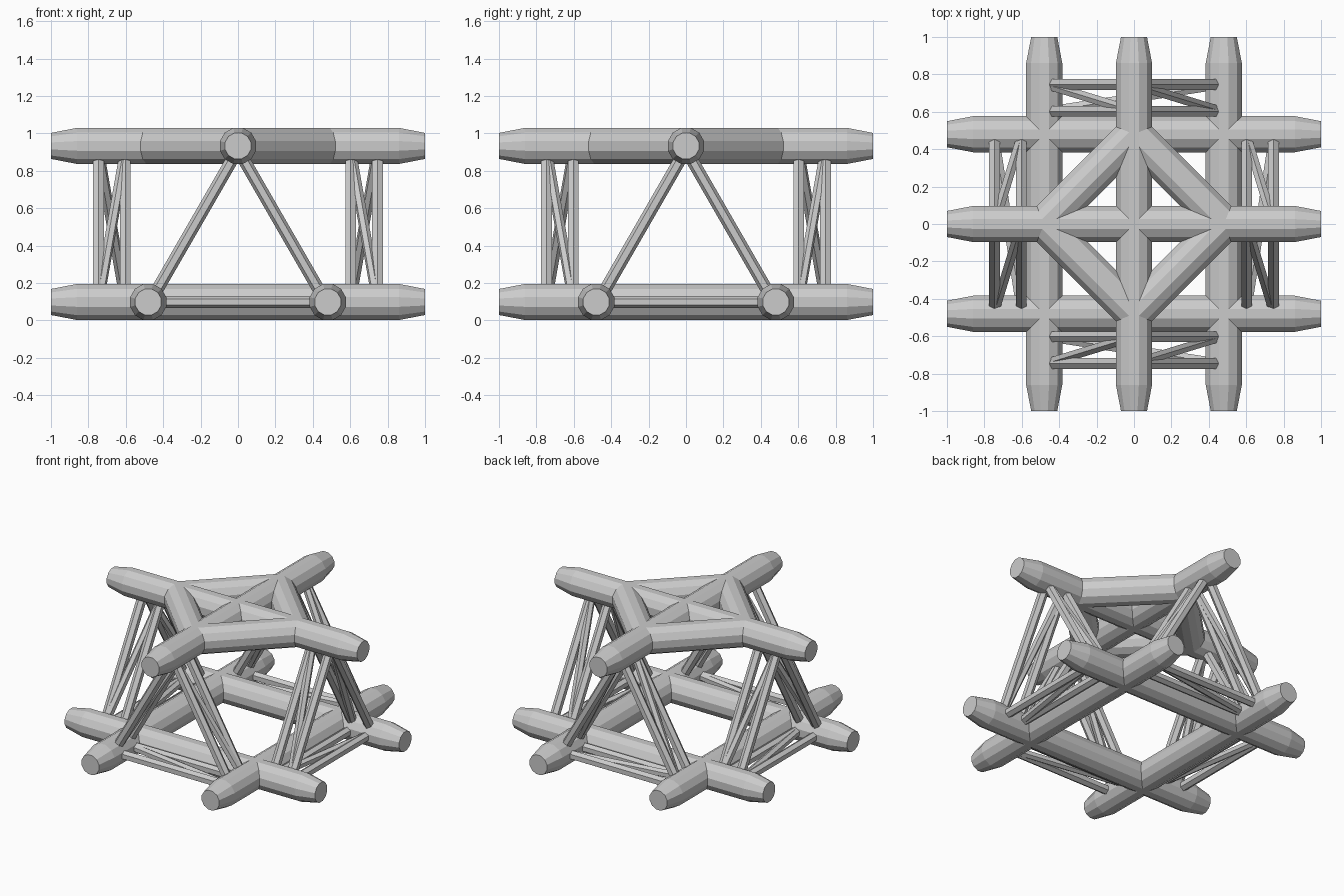
import bpy, bmesh, math
from mathutils import Vector, Matrix

if "Cube" in bpy.data.objects:
    bpy.data.objects.remove(bpy.data.objects["Cube"])

LOW, HIGH, HALF = 0.0985, 0.933, 0.48   # chord heights and half spacing
R = 0.1


def tube(name, a, b, rings, sides):
    """Flat-faced tube from a to b; rings = [(distance, radius), ...]."""
    a, b = Vector(a), Vector(b)
    axis = (b - a).normalized()
    side = axis.cross(Vector((0, 0, 1))).normalized()
    up = side.cross(axis)
    bm = bmesh.new()
    loops = []
    for d, r in rings:
        loop = []
        for i in range(sides):
            t = 2 * math.pi * (i + 0.5) / sides
            loop.append(bm.verts.new(a + axis * d + (side * math.cos(t) + up * math.sin(t)) * r))
        loops.append(loop)
    for p, q in zip(loops, loops[1:]):
        for i in range(sides):
            j = (i + 1) % sides
            bm.faces.new((p[i], p[j], q[j], q[i]))
    bm.faces.new(loops[0])
    bm.faces.new(loops[-1])
    bmesh.ops.recalc_face_normals(bm, faces=bm.faces)
    me = bpy.data.meshes.new(name)
    bm.to_mesh(me)
    bm.free()
    ob = bpy.data.objects.new(name, me)
    bpy.context.collection.objects.link(ob)
    return ob


def chord(name, a, b):
    # long tube with tapered tips
    tube(name, a, b, [(0, 0.072), (0.14, R), (1.86, R), (2, 0.072)], 12)


def rod(name, a, b, r=0.033):
    length = (Vector(b) - Vector(a)).length
    tube(name, a, b, [(0, r), (length, r)], 6)


# main chords in both directions
for off, z, label in ((-HALF, LOW, "lower"), (HALF, LOW, "lower"), (0, HIGH, "upper")):
    chord(label + "_chord_x", (-1, off, z), (1, off, z))
    chord(label + "_chord_y", (off, -1, z), (off, 1, z))

# diamond of tubes joining the upper chords
corners = [(HALF, 0, HIGH), (0, HALF, HIGH), (-HALF, 0, HIGH), (0, -HALF, HIGH)]
span = HALF * math.sqrt(2)
for i in range(4):
    tube("upper_diamond", corners[i], corners[(i + 1) % 4], [(0, R), (span, R)], 12)

# triangular lacing on each of the four arms
INNER, OUTER = 0.602, 0.746
section = [(-0.47, LOW), (0, HIGH - 0.02), (0.47, LOW)]
for along_x in (True, False):
    for s in (-1, 1):
        def point(corner, d):
            w, z = section[corner % 3]
            return (s * d, w, z) if along_x else (w, s * d, z)
        for k in range(3):
            for d in (INNER, OUTER):
                rod("brace_frame", point(k, d), point(k + 1, d))
            rod("brace_diagonal", point(k, OUTER), point(k + 1, INNER), 0.028)
